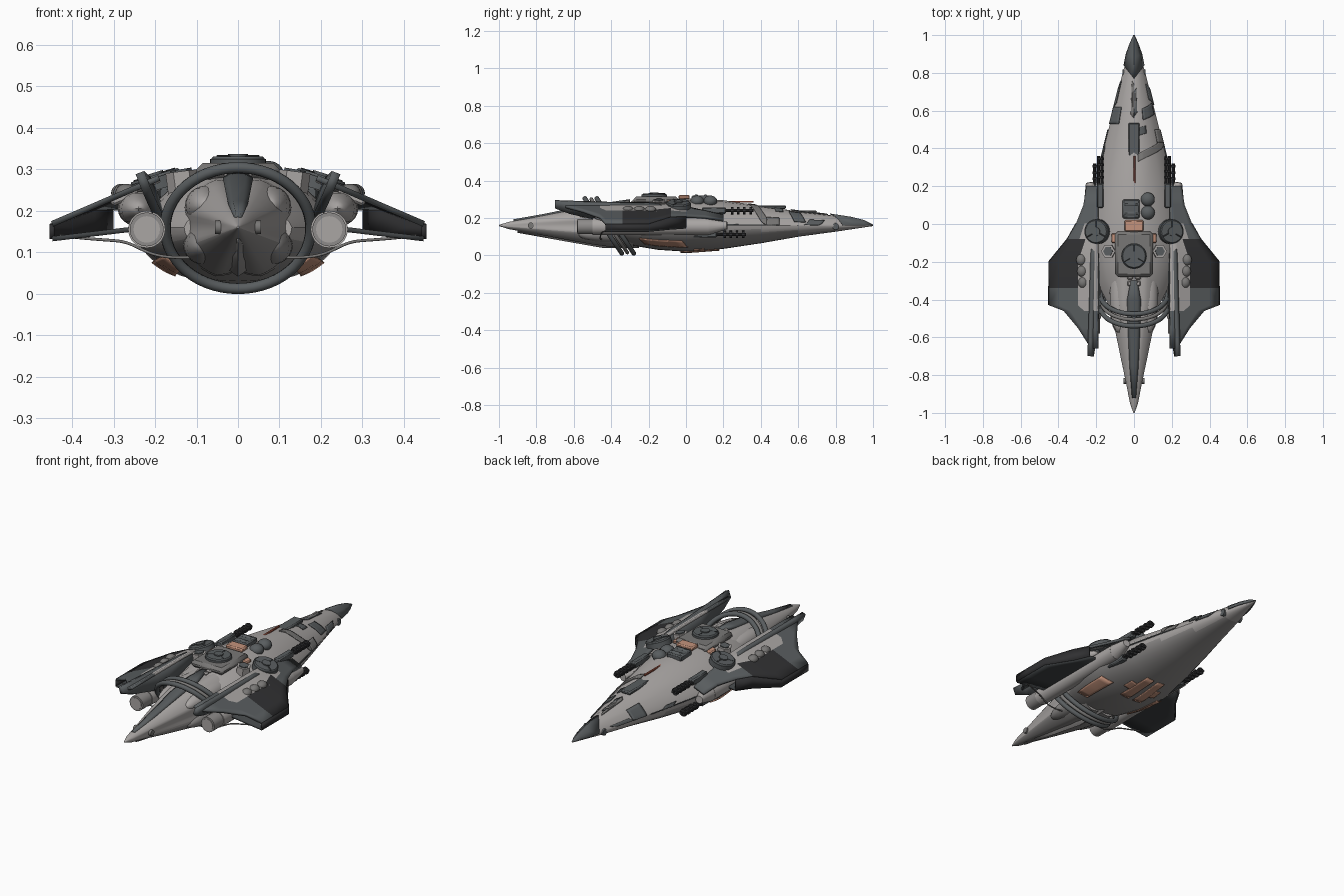
import bpy, bmesh, math
from mathutils import Vector, Matrix

cube = bpy.data.objects.get("Cube")
if cube:
    bpy.data.objects.remove(cube)


def material(name, r, g, b):
    m = bpy.data.materials.new(name)
    m.diffuse_color = (r, g, b, 1)
    m.use_nodes = True
    m.node_tree.nodes["Principled BSDF"].inputs["Base Color"].default_value = (r, g, b, 1)
    return m


LIGHT = material("light_grey", .40, .38, .37)
BELLY = material("belly_grey", .27, .26, .255)
MID = material("mid_grey", .19, .185, .18)
SLATE = material("slate_grey", .10, .11, .115)
SHADE = material("wing_underside_grey", .05, .055, .058)
DARK = material("charcoal", .03, .03, .032)
COPPER = material("copper", .55, .29, .20)
RED = material("dull_red", .38, .1, .06)
SIDES = ((1, "left"), (-1, "right"))


def finish(bm, name, mats, angle=30):
    bmesh.ops.recalc_face_normals(bm, faces=bm.faces)
    me = bpy.data.meshes.new(name)
    bm.to_mesh(me)
    bm.free()
    ob = bpy.data.objects.new(name, me)
    bpy.context.collection.objects.link(ob)
    for m in mats:
        me.materials.append(m)
    bpy.ops.object.select_all(action='DESELECT')
    bpy.context.view_layer.objects.active = ob
    ob.select_set(True)
    bpy.ops.object.shade_smooth_by_angle(angle=math.radians(angle))
    return ob


def grid(name, rows, mats, rule=None, closed=False, thick=0, angle=30):
    """Skin rows of points; optional wrap, colour rule and thickness."""
    bm = bmesh.new()
    vs = [[bm.verts.new(p) for p in row] for row in rows]
    n = len(rows[0])
    for a, b in zip(vs, vs[1:]):
        for i in range(n if closed else n - 1):
            j = (i + 1) % n
            f = bm.faces.new((a[i], a[j], b[j], b[i]))
            if rule:
                f.material_index = rule(f.calc_center_median())
    if closed:
        bm.faces.new(vs[0])
        bm.faces.new(vs[-1])
    ob = finish(bm, name, mats, angle)
    if thick:
        mod = ob.modifiers.new("thickness", 'SOLIDIFY')
        mod.thickness, mod.offset = thick, 0
    return ob


def cyl(name, a, b, r, mat, r2=None, n=20):
    """Cylinder or cone from point a to point b."""
    a, b = Vector(a), Vector(b)
    d = b - a
    bm = bmesh.new()
    bmesh.ops.create_cone(bm, cap_ends=True, segments=n, radius1=r, radius2=r if r2 is None else r2, depth=d.length,
                          matrix=Matrix.Translation((a + b) / 2) @ d.to_track_quat('Z', 'Y').to_matrix().to_4x4())
    return finish(bm, name, [mat])


def box(name, c, size, mat, rot=0, bevel=.006):
    bm = bmesh.new()
    bmesh.ops.create_cube(bm, size=1, matrix=Matrix.Translation(c) @ Matrix.Rotation(rot, 4, 'Y') @ Matrix.Diagonal((*size, 1)))
    ob = finish(bm, name, [mat])
    mod = ob.modifiers.new("bevel", 'BEVEL')
    mod.width, mod.segments = bevel, 1
    return ob


def ball(name, c, size, mat):
    bm = bmesh.new()
    bmesh.ops.create_uvsphere(bm, u_segments=20, v_segments=12, radius=1,
                              matrix=Matrix.Translation(c) @ Matrix.Diagonal((*size, 1)))
    return finish(bm, name, [mat], 60)


# Hull: stations are y, half width, top, bottom
HULL = ((-.44, .13, .24, .09), (-.3, .2, .28, .055), (-.15, .24, .3, .03), (0, .25, .305, .02),
        (.2, .205, .295, .035), (.4, .16, .265, .065), (.6, .11, .235, .1), (.8, .06, .212, .127), (1, .002, .162, .157))
UPPER = ((0, 1), (.3, .94), (.68, .6), (.95, .16), (1, 0))


def station(y):
    for a, b in zip(HULL, HULL[1:]):
        if y <= b[0]:
            t = (y - a[0]) / (b[0] - a[0])
            return [p + (q - p) * t for p, q in zip(a, b)]
    return HULL[-1]


def hull_point(y, u, s=1, off=0.0):
    """u runs 0 at the ridge, 1 at the chine, 2 at the keel."""
    _, w, top, bot = station(y)
    zc = .16
    if u <= 1:
        k = min(int(u * 4), 3)
        t = u * 4 - k
        (x0, z0), (x1, z1) = UPPER[k], UPPER[k + 1]
        x, z = (x0 + (x1 - x0) * t) * w, (z0 + (z1 - z0) * t) * (top - zc)
    else:
        a = (u - 1) * math.pi / 2
        x, z = math.cos(a) * w, -math.sin(a) * (zc - bot)
    d = Vector((x, 0, z)).normalized() * off
    return (s * (x + d.x), y, zc + z + d.z)


us = [i / 4 for i in range(4)] + [1 + i / 8 for i in range(9)]
ring = [(u, 1) for u in us] + [(u, -1) for u in us[-2:0:-1]]
grid("hull", [[hull_point(st[0], u, s) for u, s in ring] for st in HULL], [LIGHT, BELLY],
     lambda c: int(c.z < .13), True)


def patch(name, y0, y1, u0, u1, s, mat, off=.004, slant=0.0, n=6):
    """Thin plate hugging the hull."""
    rows = [[hull_point(y0 + (y1 - y0) * i / n + slant * j / n, u0 + (u1 - u0) * j / n, s, off)
             for j in range(n + 1)] for i in range(n + 1)]
    return grid(name, rows, [mat], thick=.005)


# Painted patches on the deck, chine stripes, belly panels
for s, y0, y1, u0, u1, sl, mat in ((1, .33, .37, .1, .97, .1, MID), (1, .55, .61, .3, .7, .03, SLATE),
                                   (1, .66, .74, .6, .95, -.03, SLATE), (-1, .53, .62, .45, .97, .0, SLATE),
                                   (-1, .64, .76, .7, .95, -.04, SLATE), (1, .46, .5, .0, .35, .02, SLATE),
                                   (-1, .56, .74, .0, .12, .02, MID), (1, .57, .7, .0, .12, .02, SLATE),
                                   (1, .43, .5, .6, .97, .0, MID), (-1, .33, .4, .75, .97, .03, SLATE)):
    patch("deck_patch", y0, y1, u0, u1, s, mat, slant=sl)
for s, side in SIDES:
    patch(side + "_chine_stripe", .1, .5, .93, .99, s, SLATE)
    patch(side + "_belly_panel_outer", -.25, -.02, 1.4, 1.6, s, COPPER, .006, .03)
    patch(side + "_belly_panel_keel", -.03, .18, 1.83, 1.96, s, COPPER, .006)
    patch(side + "_belly_panel_cross", .04, .1, 1.73, 1.83, s, COPPER, .006)
    cyl(side + "_nose_port", (s * .035, .8, .155), (s * .062, .8, .155), .018, SLATE)
    cyl(side + "_tail_port", (s * .03, -.83, .16), (s * .055, -.83, .16), .016, MID)

# Nose cap: a pointed shell over the front of the deck
grid("nose_cap", [[(x * w, y + d * (1 - abs(x)), .16 + (z - .16) * (1 - abs(x) ** 1.6)) for x in (-1, -.6, -.25, 0, .25, .6, 1)]
                  for y, w, z, d in ((.84, .054, .222, -.07), (.9, .042, .205, -.02), (.95, .024, .188, 0), (1, .002, .163, 0))],
     [SLATE], thick=.004)

# Dorsal spine
box("spine_plate", (0, .44, .258), (.06, .19, .02), SLATE)
box("spine_rail", (0, .6, .234), (.022, .2, .012), MID)
box("red_seam", (.003, .26, .287), (.01, .2, .01), RED, bevel=.002)
box("spine_block", (-.015, .08, .302), (.09, .1, .035), SLATE)
for y in (.055, .105):
    box("spine_block_rib", (-.015, y, .32), (.08, .02, .012), SLATE)
box("copper_deck", (0, -.01, .312), (.1, .06, .022), COPPER)
for y in (.13, .06):
    ball("sensor_dome", (.073, y, .29), (.037, .037, .03), SLATE)
box("upper_deck", (0, -.16, .295), (.2, .24, .04), MID, bevel=.015)
for x in (-.02, .02):
    for y in (-.28, -.315):
        box("deck_vent", (x, y, .287), (.03, .028, .014), LIGHT)


# Turrets: disc, raised rim, hub and crossing arms
def turret(name, x, y, z, r, tilt):
    axis = Vector((math.sin(tilt), 0, math.cos(tilt)))
    c = Vector((x, y, z))
    cyl(name + "_disc", c - axis * .03, c, r, SLATE, n=28)
    cyl(name + "_rim", c, c + axis * .006, r * .95, SLATE, r * .88, 28)
    cyl(name + "_hub", c, c + axis * .012, r * .35, SLATE)
    for k in range(3):
        a = k * math.tau / 3 + math.pi / 2
        tip = c + Vector((math.cos(a) * r * .85, math.sin(a) * r * .85, -math.cos(a) * r * .85 * math.tan(tilt)))
        cyl(name + "_arm", c + axis * .004, tip + axis * .004, .005, SHADE, n=6)


turret("rear_turret", 0, -.17, .325, .068, 0)
for s, side in SIDES:
    turret(side + "_turret", s * .2, -.04, .28, .066, s * .3)
    cyl(side + "_hex_base", (s * .13, -.145, .24), (s * .137, -.145, .295), .038, LIGHT, n=6)
    cyl(side + "_hex_well", (s * .137, -.145, .294), (s * .138, -.145, .3), .026, SLATE, n=6)
    box(side + "_copper_brace", (s * .1, -.075, .287), (.04, .05, .02), COPPER, s * .3)
    for i, y in enumerate((-.19, -.25, -.31)):
        ball(side + "_wing_dome", (s * (.28 - .005 * i), y, .243), (.026, .03, .022), MID)
    box(side + "_dome_base", (s * .275, -.25, .235), (.07, .2, .025), LIGHT, s * .4)

# Tail spike: grooved cone with alternating petals
TAIL = ((-1, .003), (-.95, .022), (-.85, .043), (-.7, .078), (-.6, .1), (-.5, .122), (-.4, .138), (-.28, .142))


def tail_ring(y, r):
    pts = []
    for i in range(48):
        a = math.tau * i / 48
        groove = 1 - .13 * max(0, abs(math.sin(a * 2 + math.pi / 2)) - .75) * 4 * min(1, r * 12)
        pts.append((r * groove * math.cos(a), y, .16 + r * .9 * groove * math.sin(a)))
    return pts


grid("tail_spike", [tail_ring(*p) for p in TAIL], [LIGHT, BELLY], lambda c: int(c.z < .16 - abs(c.x) * .35), True, angle=40)
grid("tail_ridge", [[(x * w, y, z - abs(x) * .012) for x in (-1, -.5, .5, 1)]
                    for y, w, z in ((-.92, .006, .193), (-.75, .02, .223), (-.55, .03, .265), (-.4, .034, .285), (-.3, .015, .3))],
     [SLATE], thick=.014)
grid("tail_keel", [[(-w, y, z + .04), (0, y, z), (w, y, z + .04)]
                   for y, w, z in ((-.9, .01, .125), (-.65, .04, .08), (-.45, .055, .045), (-.25, .05, .045))], [BELLY], thick=.008)
for s, side in SIDES:
    ball(side + "_upper_petal", (s * .078, -.38, .212), (.05, .2, .048), LIGHT)
    ball(side + "_lower_petal", (s * .082, -.4, .115), (.05, .18, .045), BELLY)

# Twin hoops around the tail, tops leaning aft, with a band between them
for name, off, r, t, mat in (("rear_hoop", -.032, .176, .013, SLATE), ("hoop_band", 0, .172, .01, MID),
                             ("front_hoop", .032, .176, .013, SLATE)):
    bpy.ops.mesh.primitive_torus_add(major_segments=56, minor_segments=10, major_radius=r, minor_radius=t,
                                     location=(0, -.41 + off, .158), rotation=(math.radians(124), 0, 0))
    hoop = bpy.context.object
    hoop.name = name
    hoop.data.materials.append(mat)
    bpy.ops.object.shade_smooth()

# Wings: rows are y and outer edge
TOP = ((.2, .25), (.1, .265), (0, .305), (-.08, .35), (-.2, .448), (-.34, .448), (-.43, .448), (-.46, .37), (-.55, .295), (-.66, .225))


def wing_z(x, y):
    return .275 - (x - .2) * .43 - max(0, y + .1) * .22


def wing_colour(c):
    if abs(c.x) < .285 and -.45 < c.y < -.02:
        return 2
    return int(abs(c.x) > .29 and -.36 < c.y < -.06)


for s, side in SIDES:
    xs = lambda e: [.19 + (e - .19) * c / 5 for c in range(6)]
    low = lambda x: .132 + (.45 - x) * .12
    grid(side + "_wing_top", [[(s * x, y, wing_z(x, y)) for x in xs(e)] for y, e in TOP], [SLATE, DARK, LIGHT],
         wing_colour, thick=.014)
    grid(side + "_wing_underside", [[(s * x, y, low(x)) for x in xs(e)] for y, e in TOP[2:7]], [SHADE], thick=.012)
    grid(side + "_wing_edge", [[(s * e, y, low(e)), (s * e, y, wing_z(e, y))] for y, e in TOP[2:7]], [DARK], thick=.012)
    # Upright fin leaning outwards
    fin = [[(s * (.18 + (z - .18) * .38 - y * .02), y, z) for z in (lo, hi)]
           for y, lo, hi in ((-.7, .255, .292), (-.62, .225, .289), (-.42, .18, .283), (-.2, .2, .278), (-.05, .23, .265))]
    grid(side + "_fin", fin, [SLATE], thick=.022)
    # Engine pod with nozzle
    cyl(side + "_pod", (s * .22, -.5, .155), (s * .22, .12, .155), .045, LIGHT)
    cyl(side + "_pod_nose", (s * .22, .12, .155), (s * .235, .22, .16), .045, LIGHT, .02)
    cyl(side + "_nozzle", (s * .22, -.58, .155), (s * .22, -.5, .155), .041, BELLY)
    cyl(side + "_nozzle_face", (s * .22, -.583, .155), (s * .22, -.575, .155), .032, LIGHT)
    ball(side + "_pod_shoulder", (s * .24, -.25, .205), (.05, .24, .043), LIGHT)
    # Guns above and below the chine
    for part, x, z, y0, y1 in (("upper", .178, .24, .1, .36), ("lower", .2, .112, .05, .32)):
        box(side + "_" + part + "_gun_mount", (s * x, y0 + .05, z), (.035, .13, .035), SLATE)
        for d in (-.009, .009):
            cyl(side + "_" + part + "_barrel", (s * x + d, y0, z), (s * x + d, y1, z), .008, DARK, n=8)
        for k in range(4):
            cyl(side + "_" + part + "_gun_collar", (s * x, y1 - .12 + k * .033, z), (s * x, y1 - .107 + k * .033, z), .02, DARK, n=10)
    # Cable slung from wing tip to tail
    cu = bpy.data.curves.new(side + "_cable", 'CURVE')
    cu.dimensions, cu.bevel_depth = '3D', .0035
    sp = cu.splines.new('NURBS')
    path = ((.43, -.4, .14), (.33, -.43, .128), (.27, -.45, .132), (.22, -.46, .095), (.16, -.46, .085), (.1, -.45, .088))
    sp.points.add(len(path) - 1)
    for p, (x, y, z) in zip(sp.points, path):
        p.co = (s * x, y, z, 1)
    sp.use_endpoint_u = True
    cu.materials.append(MID)
    bpy.context.collection.objects.link(bpy.data.objects.new(side + "_cable", cu))
